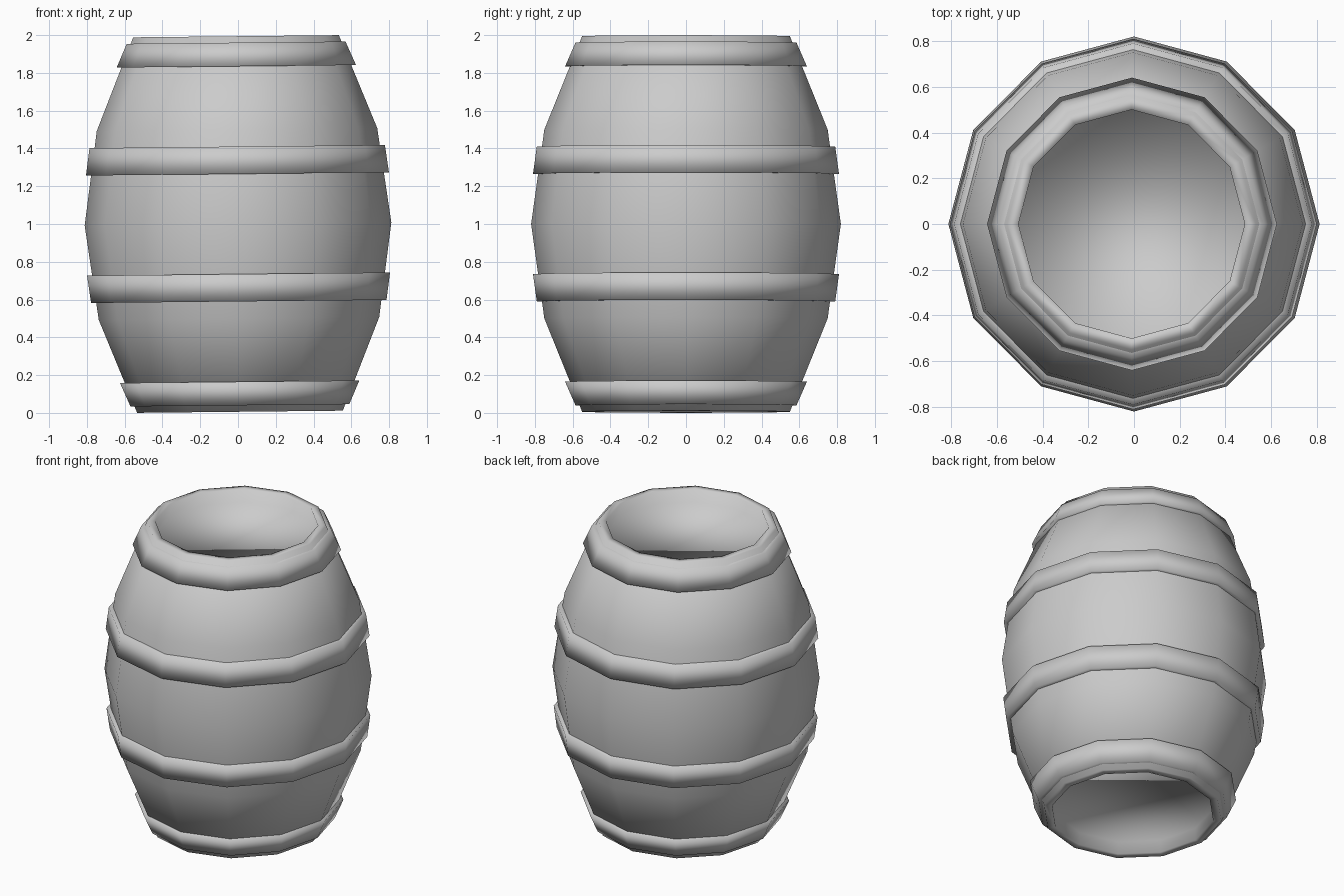
import bpy, bmesh, math
from mathutils import Matrix

cube = bpy.data.objects.get("Cube")
if cube:
    bpy.data.objects.remove(cube, do_unlink=True)

SIDES = 12
# Slight lean of the whole barrel
PLACE = Matrix.Translation((0, 0, 1)) @ Matrix.Rotation(math.radians(-0.6), 4, "Y") @ Matrix.Diagonal((0.99, 1, 1, 1))

grey = bpy.data.materials.new("plain_grey")
grey.use_nodes = True
grey.diffuse_color = (0.6, 0.6, 0.6, 1)
grey.node_tree.nodes["Principled BSDF"].inputs["Base Color"].default_value = (0.6, 0.6, 0.6, 1)


def lathe(name, profile, closed):
    """Spin (radius, height) points round z; open profiles get end caps."""
    bm = bmesh.new()
    rings = []
    for r, z in profile:
        angles = [math.tau * i / SIDES for i in range(SIDES)]
        rings.append([bm.verts.new((r * math.cos(a), r * math.sin(a), z)) for a in angles])
    pairs = list(zip(rings, rings[1:]))
    if closed:
        pairs.append((rings[-1], rings[0]))
    else:
        bm.faces.new(rings[0])
        bm.faces.new(rings[-1])
    for low, high in pairs:
        for i in range(SIDES):
            j = (i + 1) % SIDES
            bm.faces.new((low[i], low[j], high[j], high[i]))
    bmesh.ops.recalc_face_normals(bm, faces=bm.faces)
    for f in bm.faces:
        f.smooth = True
    bm.transform(PLACE)
    mesh = bpy.data.meshes.new(name)
    bm.to_mesh(mesh)
    bm.free()
    mesh.materials.append(grey)
    obj = bpy.data.objects.new(name, mesh)
    bpy.context.collection.objects.link(obj)


# Body: bulging wall, flat rims and recessed heads at both ends
half = [(0.82, 0), (0.75, 0.5), (0.55, 0.994), (0.5, 0.994), (0.5, 0.91)]
lower = [(r, -z) for r, z in reversed(half[1:])]
lathe("barrel_body", lower + half, False)

# Hoops, mirrored top to bottom
for name, (r0, z0), (r1, z1) in (
    ("end_hoop", (0.64, 0.835), (0.585, 0.96)),
    ("middle_hoop", (0.81, 0.265), (0.79, 0.41)),
):
    for side, s in (("upper", 1), ("lower", -1)):
        section = [(r0 - 0.08, z0), (r0, z0), (r1, z1), (r1 - 0.08, z1)]
        lathe(f"{side}_{name}", [(r, s * z) for r, z in section], True)
